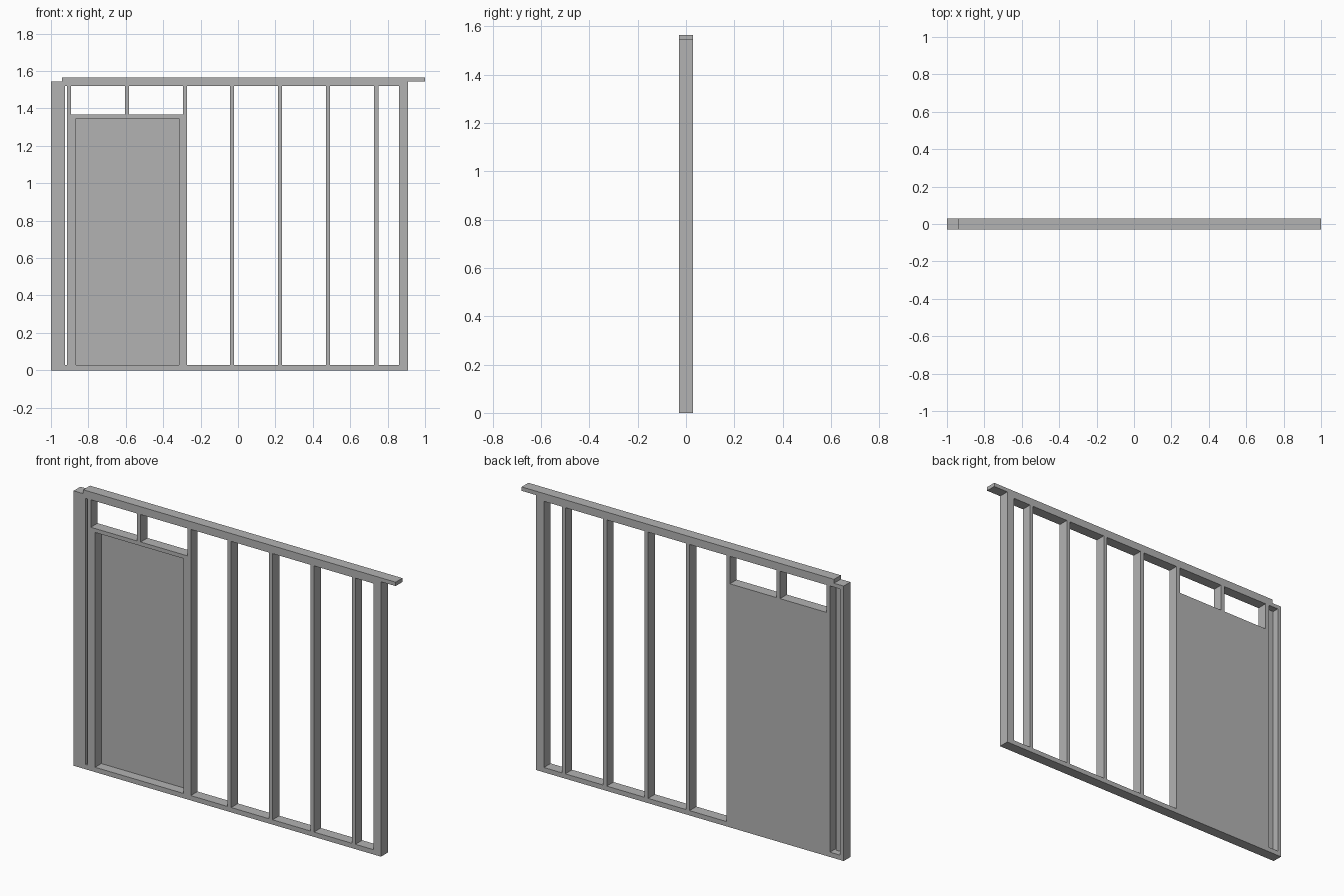
import bpy
import bmesh

cube = bpy.data.objects.get("Cube")
if cube:
    bpy.data.objects.remove(cube, do_unlink=True)

GREY = (0.45, 0.45, 0.45, 1.0)
mat = bpy.data.materials.new("plain grey")
mat.use_nodes = True
mat.diffuse_color = GREY
bsdf = mat.node_tree.nodes["Principled BSDF"]
bsdf.inputs["Base Color"].default_value = GREY

T = 0.022            # timber thickness
D = 0.03             # half of the wall depth
SILL = 0.027         # top of the bottom plate
PLATE = 1.521        # underside of the top plates
HEAD = 1.367         # top of the door header
LEFT, RIGHT = -1.0, 0.909


def box(name, x0, x1, z0, z1, y0=-D, y1=D):
    """Axis-aligned board between the given limits."""
    bm = bmesh.new()
    bmesh.ops.create_cube(bm, size=1.0)
    lo, hi = (x0, y0, z0), (x1, y1, z1)
    for v in bm.verts:
        v.co = [hi[i] if v.co[i] > 0 else lo[i] for i in range(3)]
    mesh = bpy.data.meshes.new(name)
    bm.to_mesh(mesh)
    bm.free()
    mesh.materials.append(mat)
    obj = bpy.data.objects.new(name, mesh)
    bpy.context.collection.objects.link(obj)
    return obj


def stud(name, x, width=T, z0=SILL, z1=PLATE):
    return box(name, x, x + width, z0, z1)


# Horizontal plates, the upper one shifted along the wall
box("bottom_plate", LEFT, RIGHT, 0, SILL)
box("lower_top_plate", LEFT, RIGHT, PLATE, PLATE + T)
box("upper_top_plate", -0.94, 1.0, PLATE + T, PLATE + 2 * T)

# Corner: end stud with a flat stud along the front
stud("corner_stud", LEFT)
box("corner_flat_stud", LEFT + T, -0.925, SILL, PLATE, -D, -D + T)

# Door opening: full-height studs, trimmers, header and cripple
stud("right_king_stud", -0.915)
stud("right_trimmer", -0.893, 0.027, z1=HEAD - T)
stud("left_trimmer", -0.316, z1=HEAD - T)
stud("left_king_stud", -0.294)
box("door_header", -0.893, -0.294, HEAD - T, HEAD)
stud("header_cripple", -0.605, z0=HEAD)

# Thin panel closing the opening, flush with the back
box("door_panel", -0.866, -0.316, SILL, HEAD - T, D - 0.005, D)

# Regular wall studs
for i in range(4):
    stud(f"wall_stud_{i + 1}", -0.043 + i * 0.257)

# Doubled stud at the far end
for i in (1, 2):
    stud(f"end_stud_{i}", RIGHT - i * 0.024, 0.024)
